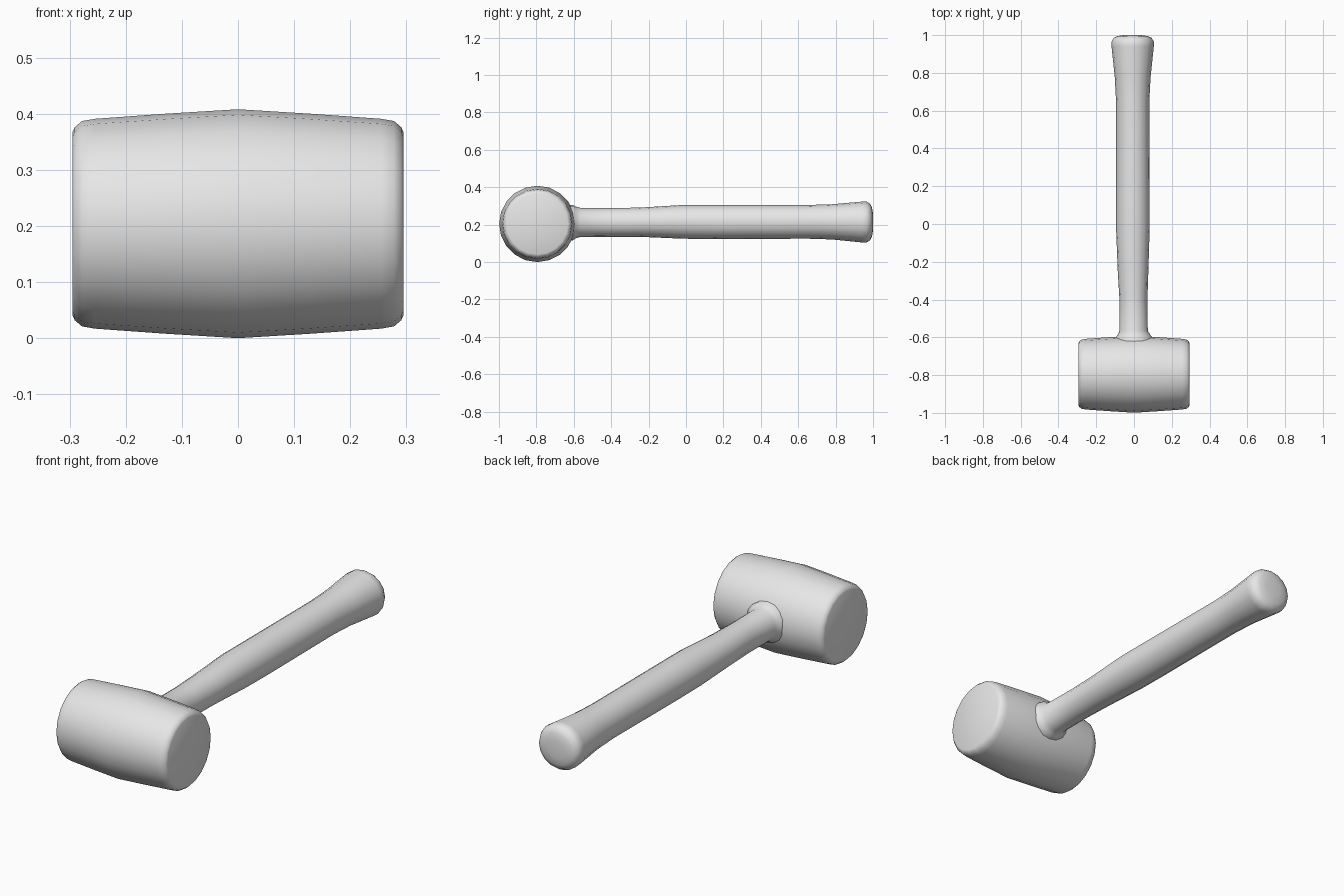
import bpy, bmesh, math
from mathutils import Vector

if "Cube" in bpy.data.objects:
    bpy.data.objects.remove(bpy.data.objects["Cube"], do_unlink=True)

grey = bpy.data.materials.new("plain grey")
grey.use_nodes = True
grey.diffuse_color = (0.8, 0.8, 0.8, 1)
grey.node_tree.nodes["Principled BSDF"].inputs["Base Color"].default_value = (0.8, 0.8, 0.8, 1)


def loft(name, rings, axis, sides, smooth_angle):
    """Skin elliptical rings (centre, radius_a, radius_z) along axis x or y."""
    bm = bmesh.new()
    loops = []
    for centre, ra, rz in rings:
        loop = []
        for i in range(sides):
            t = 2 * math.pi * i / sides
            a, z = ra * math.cos(t), rz * math.sin(t)
            offset = (0, a, z) if axis == "x" else (a, 0, z)
            loop.append(bm.verts.new(Vector(centre) + Vector(offset)))
        loops.append(loop)
    for lo, hi in zip(loops, loops[1:]):
        for i in range(sides):
            j = (i + 1) % sides
            bm.faces.new((lo[i], lo[j], hi[j], hi[i]))
    bm.faces.new(loops[0])
    bm.faces.new(loops[-1])
    bmesh.ops.recalc_face_normals(bm, faces=bm.faces)
    mesh = bpy.data.meshes.new(name)
    bm.to_mesh(mesh)
    bm.free()
    mesh.materials.append(grey)
    obj = bpy.data.objects.new(name, mesh)
    bpy.context.collection.objects.link(obj)
    bpy.ops.object.select_all(action="DESELECT")
    obj.select_set(True)
    bpy.context.view_layer.objects.active = obj
    bpy.ops.object.shade_smooth_by_angle(angle=math.radians(smooth_angle))
    return obj


# Barrel-shaped head with chamfered striking faces, mirrored about its middle
half = [(0.295, 0.163), (0.291, 0.172), (0.278, 0.183), (0.255, 0.187), (0.13, 0.196)]
profile = [(-x, r) for x, r in half] + [(0, 0.204)] + [(x, r) for x, r in reversed(half)]
loft("mallet_head", [((x, -0.795, 0.204), r, r) for x, r in profile], "x", 20, 32)

# Handle: flared collar at the head, slim neck, fuller grip and flared butt
grip = [  # y, centre x, centre z, radius x, radius z
    (-0.70, 0.0, 0.211, 0.105, 0.095),
    (-0.605, 0.0, 0.211, 0.102, 0.095),
    (-0.59, 0.0, 0.212, 0.088, 0.085),
    (-0.565, -0.002, 0.212, 0.075, 0.078),
    (-0.40, -0.003, 0.212, 0.074, 0.077),
    (-0.25, -0.005, 0.213, 0.081, 0.078),
    (-0.02, -0.006, 0.215, 0.089, 0.090),
    (0.15, -0.006, 0.214, 0.089, 0.091),
    (0.65, -0.007, 0.215, 0.088, 0.090),
    (0.78, -0.007, 0.215, 0.095, 0.094),
    (0.94, -0.007, 0.214, 0.112, 0.109),
    (0.965, -0.007, 0.214, 0.112, 0.110),
    (0.985, -0.007, 0.214, 0.101, 0.097),
    (0.995, -0.007, 0.214, 0.080, 0.076),
    (1.0, -0.007, 0.214, 0.045, 0.042),
]
loft("handle", [((cx, y, cz), rx, rz) for y, cx, cz, rx, rz in grip], "y", 16, 45)
